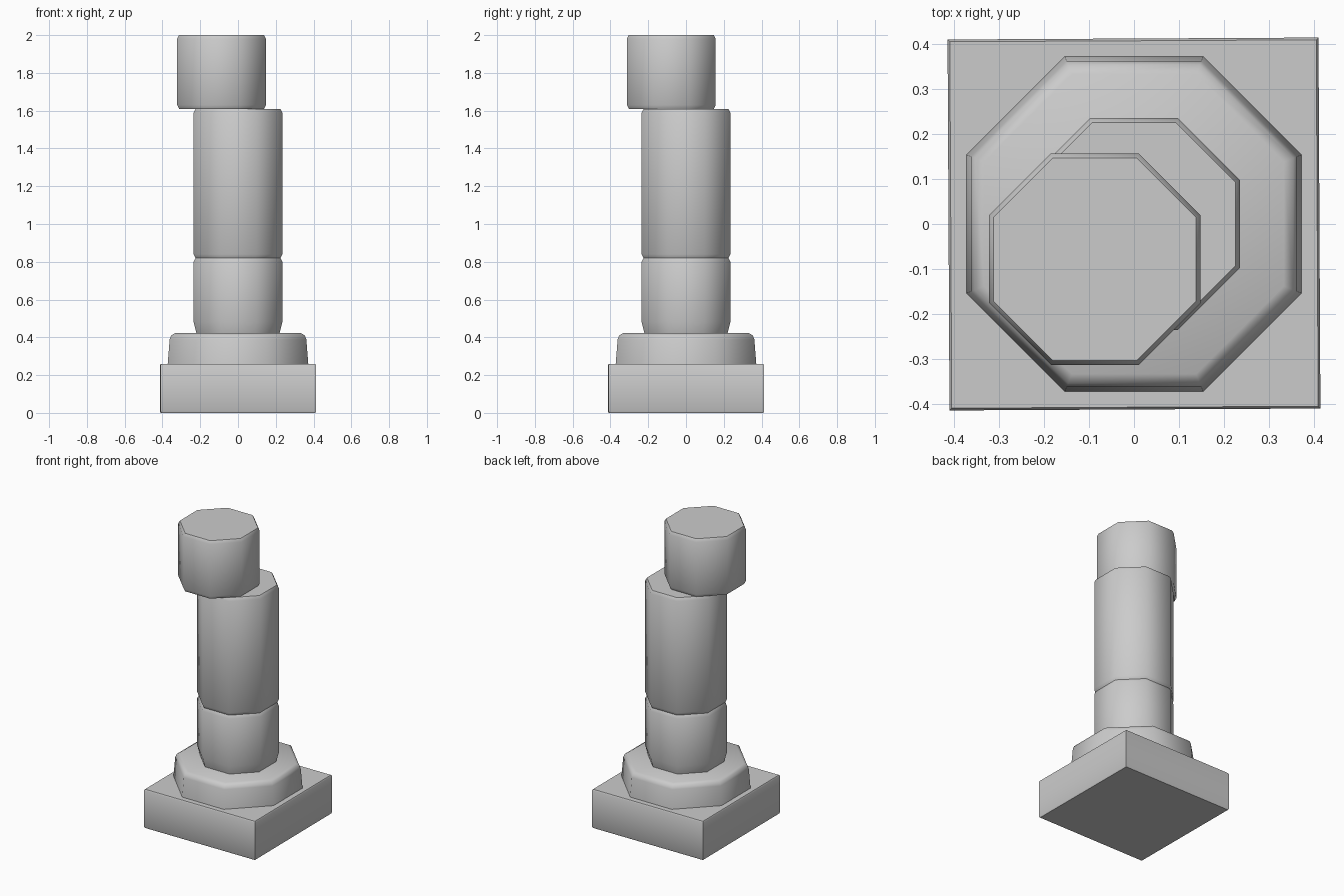
import bpy, bmesh, math

if "Cube" in bpy.data.objects:
    bpy.data.objects.remove(bpy.data.objects["Cube"])


def lathe(name, profile, sides=8, centre=(0, 0)):
    """Stack of polygon rings; profile holds (flat-side radius, height)."""
    bm = bmesh.new()
    rings = []
    for apothem, z in profile:
        r = apothem / math.cos(math.pi / sides)
        ring = []
        for i in range(sides):
            a = 2 * math.pi * (i + 0.5) / sides
            ring.append(bm.verts.new((centre[0] + r * math.cos(a),
                                      centre[1] + r * math.sin(a), z)))
        rings.append(ring)
    for lo, hi in zip(rings, rings[1:]):
        for i in range(sides):
            j = (i + 1) % sides
            bm.faces.new((lo[i], lo[j], hi[j], hi[i]))
    bm.faces.new(rings[0][::-1])
    bm.faces.new(rings[-1])
    mesh = bpy.data.meshes.new(name)
    bm.to_mesh(mesh)
    bm.free()
    obj = bpy.data.objects.new(name, mesh)
    bpy.context.collection.objects.link(obj)
    bpy.ops.object.select_all(action='DESELECT')
    obj.select_set(True)
    bpy.context.view_layer.objects.active = obj
    bpy.ops.object.shade_smooth_by_angle(angle=math.radians(52))
    return obj


def drum(name, z0, z1, centre=(0, 0), foot_inset=0.01, foot_height=0.02):
    """Octagonal shaft block with worn top and bottom edges."""
    r = 0.235
    return lathe(name, [(r - foot_inset, z0), (r, z0 + foot_height),
                        (r, z1 - 0.02), (r - 0.01, z1)], centre=centre)


# Square base slab with slightly worn edges, a touch out of true
base = lathe("base_slab", [(0.407, 0), (0.412, 0.008), (0.412, 0.252), (0.407, 0.26)], sides=4)
base.rotation_euler.z = math.radians(0.3)

# Octagonal moulding on the slab
lathe("base_moulding", [(0.372, 0.26), (0.362, 0.388), (0.354, 0.41), (0.333, 0.422)])

# Column drums, the top one shifted off its seat
drum("lower_drum", 0.422, 0.82, foot_inset=0.015, foot_height=0.06)
drum("middle_drum", 0.82, 1.61)
drum("top_drum", 1.61, 2.0, centre=(-0.087, -0.078))
